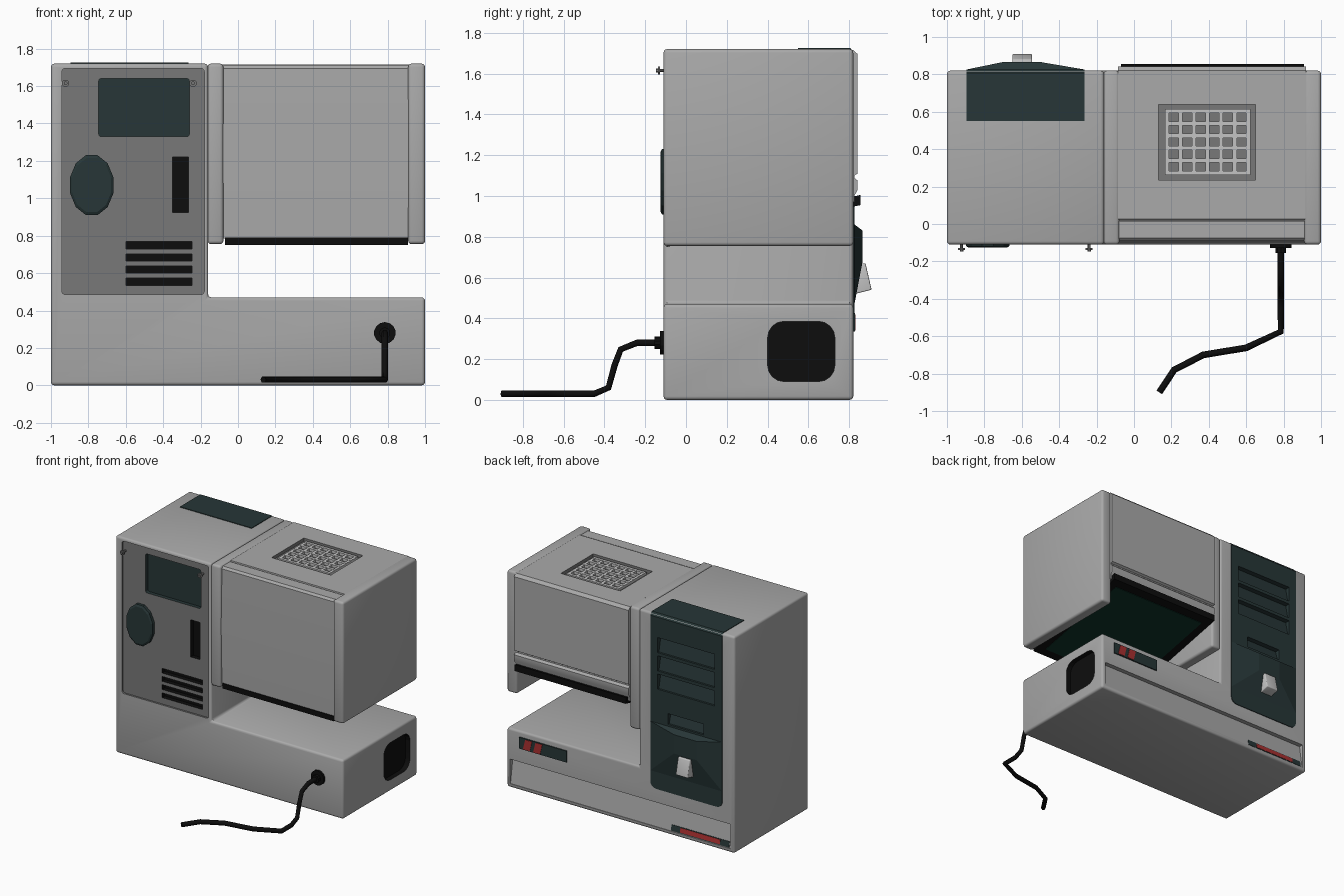
import bpy, bmesh, math
from mathutils import Vector

if "Cube" in bpy.data.objects:
    bpy.data.objects.remove(bpy.data.objects["Cube"])


def material(name, rgb):
    m = bpy.data.materials.new(name)
    m.diffuse_color = (*rgb, 1)
    m.use_nodes = True
    m.node_tree.nodes["Principled BSDF"].inputs["Base Color"].default_value = m.diffuse_color
    return m


BODY = material("body_grey", (0.40, 0.40, 0.40))
DARK = material("panel_grey", (0.19, 0.19, 0.19))
LIGHT = material("light_grey", (0.55, 0.55, 0.55))
TEAL = material("dark_teal", (0.02, 0.037, 0.038))
GREEN = material("screen_green", (0.004, 0.03, 0.02))
BLACK = material("black", (0.004, 0.004, 0.004))
RED = material("red", (0.40, 0.03, 0.03))


def apply_mod(ob, mod):
    bpy.context.view_layer.objects.active = ob
    bpy.ops.object.modifier_apply(modifier=mod.name)


def smooth(ob):
    bpy.ops.object.select_all(action='DESELECT')
    ob.select_set(True)
    bpy.context.view_layer.objects.active = ob
    bpy.ops.object.shade_smooth_by_angle(angle=math.radians(30))


def finish(name, bm, mat, bevel=0):
    bmesh.ops.recalc_face_normals(bm, faces=bm.faces)
    me = bpy.data.meshes.new(name)
    bm.to_mesh(me)
    bm.free()
    me.materials.append(mat)
    ob = bpy.data.objects.new(name, me)
    bpy.context.collection.objects.link(ob)
    if bevel:
        mod = ob.modifiers.new("bevel", 'BEVEL')
        mod.width, mod.segments = bevel, 3
        apply_mod(ob, mod)
        smooth(ob)
    return ob


def loft(name, sections, mat, bevel=0):
    """Closed solid through rings of 3D points."""
    bm = bmesh.new()
    rings = [[bm.verts.new(p) for p in s] for s in sections]
    n = len(rings[0])
    for a, b in zip(rings, rings[1:]):
        for i in range(n):
            bm.faces.new((a[i], a[(i + 1) % n], b[(i + 1) % n], b[i]))
    bm.faces.new(rings[0])
    bm.faces.new(rings[-1])
    return finish(name, bm, mat, bevel)


def extrude(name, pts, axis, a, b, mat, bevel=0):
    """Extrude a 2D profile along an axis from a to b."""
    place = {'X': lambda p, t: (t, p[0], p[1]),
             'Y': lambda p, t: (p[0], t, p[1]),
             'Z': lambda p, t: (p[0], p[1], t)}[axis]
    return loft(name, [[place(p, t) for p in pts] for t in (a, b)], mat, bevel)


def rect(u0, u1, v0, v1, r=0, n=4):
    if not r:
        return [(u0, v0), (u1, v0), (u1, v1), (u0, v1)]
    out = []
    for k, (cu, cv) in enumerate([(u1 - r, v1 - r), (u0 + r, v1 - r), (u0 + r, v0 + r), (u1 - r, v0 + r)]):
        for i in range(n + 1):
            t = (k + i / n) * math.pi / 2
            out.append((cu + r * math.cos(t), cv + r * math.sin(t)))
    return out


def ellipse(cu, cv, ru, rv, n):
    return [(cu + ru * math.cos((i + .5) * math.tau / n), cv + rv * math.sin((i + .5) * math.tau / n))
            for i in range(n)]


def cut(targets, cutter):
    for ob in targets:
        mod = ob.modifiers.new("cut", 'BOOLEAN')
        mod.operation, mod.solver, mod.object = 'DIFFERENCE', 'EXACT', cutter
        mod.material_mode = 'TRANSFER'
        apply_mod(ob, mod)
    bpy.data.objects.remove(cutter)


# Column and base in one L-shaped body
body = extrude("body", [(-1, 0), (1, 0), (1, .47), (-.16, .47), (-.16, 1.72), (-1, 1.72)],
               'Y', -.11, .82, BODY, .018)

# Front control panel recess with window, slot and vents
cut([body], extrude("cutter", rect(-.942, -.18, .485, 1.695, .02), 'Y', -.2, -.095, DARK))
cut([body], extrude("cutter", rect(-.745, -.26, 1.33, 1.64, .015), 'Y', -.2, -.065, TEAL))
cut([body], extrude("cutter", rect(-.35, -.265, .925, 1.22), 'Y', -.2, -.06, BLACK))
for i in range(4):
    z = .535 + i * .065
    cut([body], extrude("cutter", rect(-.6, -.245, z, z + .038), 'Y', -.2, -.06, BLACK))

# Black hollow in the base end
cut([body], extrude("cutter", rect(.40, .73, .09, .385, .08), 'X', .96, 1.1, BLACK))

# Sloped recess along the base back
cut([body], extrude("cutter", [(.85, .225), (.785, .225), (.815, .03), (.85, .03)],
                    'X', -.965, .97, BODY))

# Rear teal panel that wraps over the top
rear = extrude("rear_panel", rect(-.895, -.265, .335, 1.9, .05), 'Y', .80, .826, TEAL)
cut([rear], extrude("cutter", rect(-2, 0, 1.70, 2.2), 'Y', 0, 2, TEAL))
extrude("rear_panel_top", [(.55, 1.70), (.55, 1.725), (.806, 1.725), (.826, 1.70)],
        'X', -.895, -.265, TEAL)
for x0, x1, z0, z1 in [(-.83, -.33, 1.42, 1.54), (-.83, -.33, 1.275, 1.395),
                       (-.83, -.33, 1.13, 1.25), (-.73, -.42, .875, .96)]:
    cut([body, rear], extrude("cutter", [(.84, z1), (.785, z1), (.81, z0), (.84, z0)], 'X', x0, x1, TEAL))

# Raised mound and rocker switch
loft("switch_mound", [[(x, y, z) for x, z in r] for y, r in
     [(.81, rect(-.895, -.265, .47, .86)), (.826, rect(-.895, -.265, .47, .86)),
      (.866, rect(-.70, -.50, .68, .83))]], TEAL)
extrude("switch", [(.83, .52), (.91, .54), (.88, .67), (.83, .67)], 'X', -.65, -.545, LIGHT, .006)

# Oval knob and two pins on the front
loft("front_knob", [[(x, y, z) for x, z in ellipse(-.782, 1.07, .12 * k, .166 * k, 12)]
     for y, k in [(-.08, 1), (-.118, 1), (-.126, .9)]], TEAL)
for x in (-.922, -.24):
    loft("panel_pin", [[(u, y, v) for u, v in ellipse(x, 1.615, r, r, 8)]
         for y, r in [(-.08, .009), (-.128, .009), (-.128, .02), (-.138, .02), (-.138, .01), (-.148, .01)]], DARK)

# Head: collar, end cover, main case
extrude("head_collar", rect(-.11, .82, .755, 1.72), 'X', -.163, -.078, BODY, .018)
extrude("head_end_cover", rect(-.11, .82, .755, 1.72), 'X', .91, 1, BODY, .018)
case = extrude("head_case", [(-.09, .785), (-.098, 1.24), (-.09, 1.695), (-.075, 1.711), (.015, 1.711),
               (.018, 1.70), (.023, 1.70), (.026, 1.716), (.82, 1.716), (.842, 1.695), (.842, 1.11),
               (.825, 1.10), (.825, 1.09), (.842, 1.075), (.842, 1.03), (.825, 1.0), (.825, .97)],
               'X', -.085, .92, BODY)
smooth(case)

# Sloped underside: black frame and green screen
extrude("screen_frame", [(-.095, .75), (-.095, .79), (.855, 1.005), (.855, .955)], 'X', -.07, .908, BLACK)
under = lambda y: .75 + .2158 * (y + .095)
extrude("screen", [(y, under(y) + d) for y, d in [(-.03, -.004), (.79, -.004), (.79, .01), (-.03, .01)]],
        'X', 0, .84, GREEN)

# Top vent: recess with a lattice of bars
cut([case], extrude("cutter", rect(.13, .65, .235, .64), 'Z', 1.69, 1.8, DARK))
for i in range(7):
    x = .165 + i * .0725
    extrude("vent_bar_long", rect(x, x + .022, .262, .615), 'Z', 1.685, 1.710, LIGHT)
for i in range(6):
    y = .262 + i * .0662
    extrude("vent_bar_cross", rect(.165, .622, y, y + .022), 'Z', 1.685, 1.712, LIGHT)

# Badge with two slanted red stripes on the base back
extrude("badge_plate", rect(.47, .885, .335, .425), 'Y', .815, .829, TEAL)
for x in (.70, .79):
    extrude("badge_stripe", [(x, .34), (x + .06, .34), (x + .04, .42), (x - .02, .42)], 'Y', .82, .832, RED)


# Thin trim strip on the sloped recess
def strip(name, x0, x1, z0, z1, out, mat):
    s = lambda z: .815 - .154 * (z - .03)
    extrude(name, [(s(z0) + out, z0), (s(z1) + out, z1), (s(z1) - .01, z1), (s(z0) - .01, z0)],
            'X', x0, x1, mat)


strip("trim_plate", -.95, -.44, .035, .08, .003, TEAL)
strip("trim_stripe", -.87, -.52, .04, .075, .005, RED)

# Power cord with plug collar
extrude("cord_collar", ellipse(.785, .28, .058, .058, 14), 'Y', -.128, -.10, BLACK)
extrude("cord_sleeve", ellipse(.785, .28, .03, .03, 10), 'Y', -.155, -.12, BLACK)
cu = bpy.data.curves.new("power_cord", 'CURVE')
cu.dimensions, cu.bevel_depth, cu.bevel_resolution, cu.use_fill_caps = '3D', .018, 1, True
path = [(.785, -.12, .28), (.785, -.24, .28), (.785, -.32, .248), (.785, -.35, .17), (.785, -.38, .06),
        (.785, -.45, .03), (.785, -.575, .03), (.60, -.662, .03), (.37, -.70, .03), (.215, -.78, .03),
        (.135, -.90, .03)]
sp = cu.splines.new('POLY')
sp.points.add(len(path) - 1)
for p, c in zip(sp.points, path):
    p.co = (*c, 1)
cu.materials.append(BLACK)
bpy.context.collection.objects.link(bpy.data.objects.new("power_cord", cu))
smooth(body)
